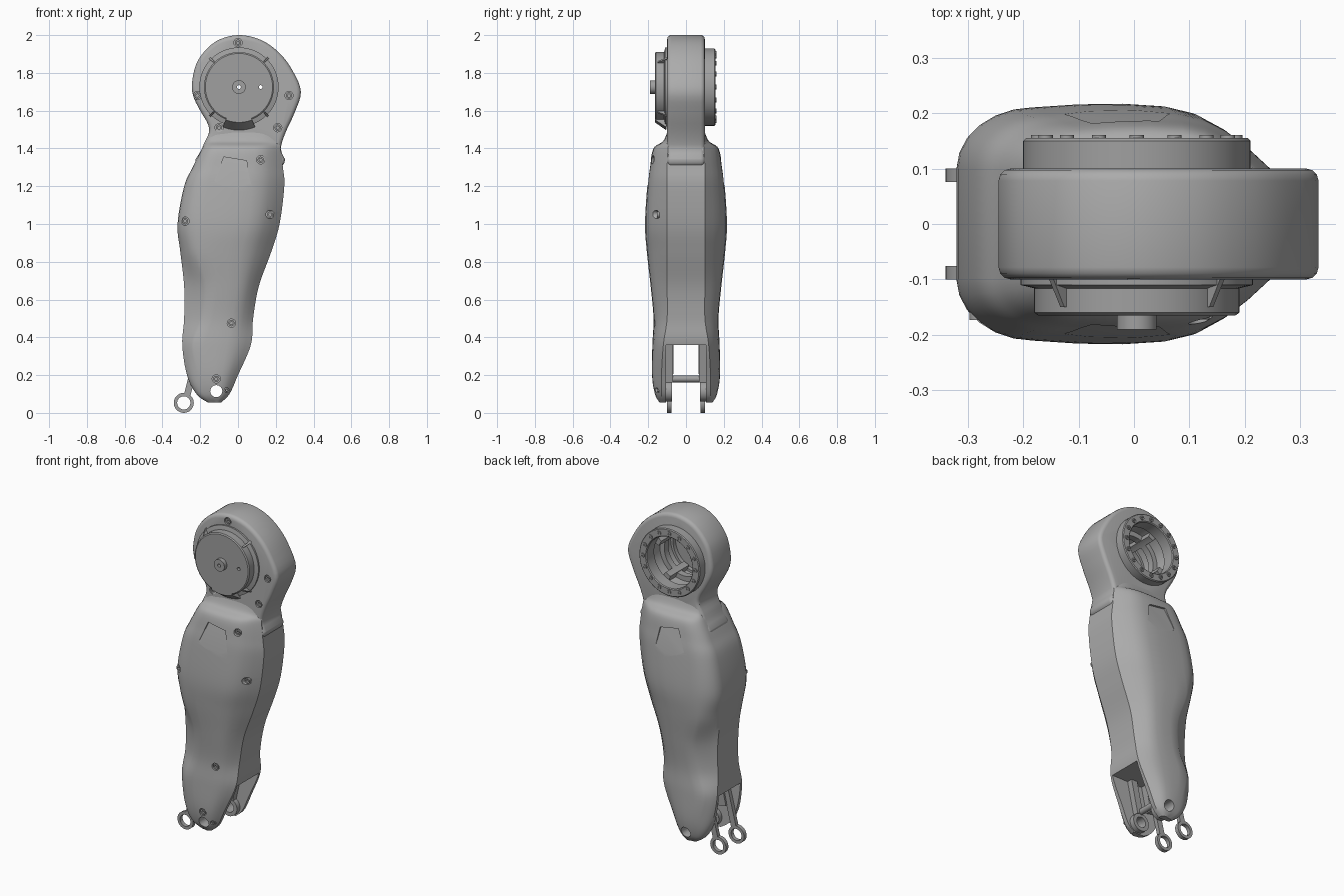
import bpy, bmesh
from math import sin, cos, pi, radians
from mathutils import Vector
from mathutils.bvhtree import BVHTree

old = bpy.data.objects.get("Cube")
if old:
    bpy.data.objects.remove(old)

CX, CZ = 0.005, 1.725          # joint axis
parts = []


def material(name, value):
    m = bpy.data.materials.new(name)
    m.use_nodes = True
    color = (value, value, value, 1)
    m.diffuse_color = color
    m.node_tree.nodes["Principled BSDF"].inputs["Base Color"].default_value = color
    return m


shell = material("shell grey", 0.41)
metal = material("motor grey", 0.35)


def finish(name, bm, mat):
    bmesh.ops.remove_doubles(bm, verts=bm.verts, dist=1e-5)
    bmesh.ops.recalc_face_normals(bm, faces=bm.faces)
    me = bpy.data.meshes.new(name)
    bm.to_mesh(me)
    bm.free()
    ob = bpy.data.objects.new(name, me)
    bpy.context.collection.objects.link(ob)
    me.materials.append(mat)
    parts.append(ob)
    return ob


def loft(name, rings, mat, wrap=False):
    """Skin a list of closed rings, capping the ends unless wrapped."""
    bm = bmesh.new()
    loops = [[bm.verts.new(p) for p in ring] for ring in rings]
    pairs = list(zip(loops, loops[1:]))
    if wrap:
        pairs.append((loops[-1], loops[0]))
    else:
        bm.faces.new(loops[0])
        bm.faces.new(loops[-1])
    n = len(loops[0])
    for a, b in pairs:
        for i in range(n):
            j = (i + 1) % n
            bm.faces.new((a[i], a[j], b[j], b[i]))
    return finish(name, bm, mat)


def lathe(name, profile, x, z, mat, start=0, sweep=360, n=48):
    """Turn a closed (radius, y) profile about an axis along y."""
    full = sweep == 360
    angles = [radians(start + sweep * i / n) for i in range(n if full else n + 1)]
    rings = [[(x + r * cos(a), y, z + r * sin(a)) for r, y in profile] for a in angles]
    return loft(name, rings, mat, full)


def disc(name, x, z, r, y0, y1, mat, n=24):
    return lathe(name, [(0, y0), (r, y0), (r, y1), (0, y1)], x, z, mat, n=n)


def tube(name, x, z, r0, r1, y0, y1, mat, n=32, **arc):
    return lathe(name, [(r0, y0), (r1, y0), (r1, y1), (r0, y1)], x, z, mat, n=n, **arc)


def prism(name, outline, y0, y1, mat):
    return loft(name, [[(x, y, z) for x, z in outline] for y in (y0, y1)], mat)


def bar(name, a, b, width, y0, y1, mat):
    a, b = Vector(a), Vector(b)
    d = (b - a).normalized() * width / 2
    s = Vector((-d.y, d.x))
    return prism(name, [a + s, a - s, b - s, b + s], y0, y1, mat)


def spline(rows, steps, closed=False):
    rows = [Vector(r) for r in rows]
    n = len(rows)
    pick = (lambda i: rows[i % n]) if closed else (lambda i: rows[min(max(i, 0), n - 1)])
    out = []
    for i in range(n if closed else n - 1):
        p0, p1, p2, p3 = (pick(i + k) for k in (-1, 0, 1, 2))
        for s in range(steps):
            t = s / steps
            out.append(p1 + (p2 - p0) * t / 2 + (2 * p0 - 5 * p1 + 4 * p2 - p3) * t * t / 2
                       + (3 * p1 - p0 - 3 * p2 + p3) * t ** 3 / 2)
    return out if closed else out + [rows[-1]]


def bake(ob):
    bpy.context.view_layer.update()
    dg = bpy.context.evaluated_depsgraph_get()
    me = bpy.data.meshes.new_from_object(ob.evaluated_get(dg))
    ob.modifiers.clear()
    ob.data = me


def cut(ob, cutter):
    m = ob.modifiers.new("cut", "BOOLEAN")
    m.operation, m.solver, m.object = "DIFFERENCE", "EXACT", cutter
    bake(ob)
    parts.remove(cutter)
    bpy.data.objects.remove(cutter)


# Leg shell: z, back edge, front edge, half depth, edge band, seam, roundness
rows = [
    (1.50, -.15, .215, .095, .085, -.08, 1), (1.44, -.165, .22, .12, .09, -.09, 1),
    (1.40, -.19, .225, .172, .095, -.10, 1), (1.30, -.24, .238, .192, .1, -.13, 1),
    (1.20, -.285, .245, .205, .1, -.16, 1), (1.0, -.32, .22, .217, .1, -.18, 1),
    (.85, -.305, .175, .207, .1, -.21, .6), (.67, -.285, .11, .187, .1, -.165, .1),
    (.50, -.285, .08, .172, .1, -.185, 0), (.36, -.295, .068, .178, .12, -.235, .2),
    (.20, -.27, 0, .18, .13, -.2, .6), (.10, -.22, -.045, .165, .13, -.17, 1),
    (.055, -.16, -.09, .14, .125, -.13, 1)]


def section(row):
    z, xl, xr, hy, band, seam, rnd = row
    top = hy * .97
    half = [(xl, band)]
    for k in range(1, 6):
        t = k / 6
        sx, sy = t + (1 - cos(t * pi / 2) - t) * rnd, t + (sin(t * pi / 2) - t) * rnd
        half.append((xl + (seam - xl) * sx, band + (top - band) * sy))
    half.append((seam, top))
    for u, v in ((.2, .99), (.4, 1), (.58, .96), (.7, .86), (.8, .66), (.9, .36), (1, 0)):
        half.append((seam + (xr - seam) * u, band + (hy - band) * v))
    return [(x, y, z) for x, y in half] + [(x, -y, z) for x, y in reversed(half)]


leg = loft("leg_shell", [section(r) for r in spline(rows, 6)], shell)
tree = BVHTree.FromPolygons([v.co for v in leg.data.vertices],
                            [p.vertices for p in leg.data.polygons])

# Joint housing
outline = spline([(0, 2), (.12, 1.975), (.22, 1.905), (.29, 1.81), (.333, 1.7), (.3, 1.59),
                  (.25, 1.48), (.226, 1.4), (.22, 1.3), (-.2, 1.3), (-.19, 1.4),
                  (-.155, 1.48), (-.16, 1.53), (-.2, 1.6), (-.238, 1.68), (-.242, 1.76),
                  (-.21, 1.87), (-.12, 1.965)], 4, True)
head = prism("joint_housing", outline, -.1, .1, shell)
bev = head.modifiers.new("round", "BEVEL")
bev.width, bev.segments, bev.limit_method, bev.angle_limit = .022, 3, "ANGLE", radians(60)
bev.use_clamp_overlap = False
bake(head)
cut(head, disc("bore", CX, CZ, .165, -.3, .3, metal, 48))

# Fork slot at the foot, pivot hole and chevron pockets
slot = [(.5, -.2), (.5, .36), (-.6, .36), (-.6, -.2)]
cut(leg, prism("slot", slot, -.105, .105, shell))
cut(leg, disc("pivot", -.115, .115, .032, -.5, .5, shell))
chevron = [(-.125, 1.23), (-.075, 1.355), (.045, 1.335), (.075, 1.17), (-.06, 1.17)]
for s in (-1, 1):
    floor = [(x, s * (.17 + (1.355 - z) * .22), z) for x, z in chevron]
    cut(leg, loft("pocket", [floor, [(x, s * .3, z) for x, z in chevron]], shell))

# Countersunk screws on the front
for x, z in ((0, 1.96), (-.215, 1.68), (.27, 1.68), (-.1, 1.51), (.21, 1.51), (.12, 1.34),
             (.17, 1.05), (-.28, 1.015), (-.035, .475), (-.115, .18), (-.06, .12)):
    target, y, r = head, -.1, .022
    if z < 1.45:
        hit = tree.ray_cast(Vector((x, -1, z)), Vector((0, 1, 0)))[0]
        target, y = leg, hit.y if hit else -.15
    if z < .15:
        r = .013
    cut(target, disc("counterbore", x, z, r, y - .1, y + .016, shell, 20))
    tube("screw", x, z, r * .35, r * .75, y + .003, y + .018, metal, 16)

# Front motor: flange, cover, hub, clips and plug
motor = lathe("motor_cover", [(.012, -.12), (.012, -.165), (.178, -.165), (.185, -.16),
                              (.185, -.116), (.21, -.11), (.21, -.095), (.15, -.095),
                              (.15, -.12)], CX, CZ, metal, n=64)
cut(motor, disc("pin_hole", .12, CZ, .01, -.3, .1, metal, 16))
tube("motor_hub", CX, CZ, .01, .036, -.19, -.16, metal)
lathe("motor_plug", [(.17, -.165), (.187, -.165), (.228, -.105), (.17, -.095)],
      CX, CZ, metal, -112, 44, 12)
for a in (45, 135, 225, 315):
    lathe("motor_clip", [(.18, -.15), (.19, -.15), (.218, -.1), (.18, -.1)],
          CX, CZ, metal, a - 1.5, 3, 2)

# Rear output ring with bolts and inner bearing seat
lathe("rear_ring", [(.155, .08), (.205, .08), (.205, .15), (.2, .155), (.16, .155),
                    (.155, .15)], CX, CZ, metal, n=64)
tube("bearing_seat", CX, CZ, .135, .167, -.03, .01, metal, 48)
for k in range(16):
    a = k * pi / 8
    tube("ring_bolt", CX + .178 * cos(a), CZ + .178 * sin(a), .005, .013,
         .15, .161, metal, 12)
for a in (20, 110, 200, 290):
    tube("inner_strut", CX, CZ, .13, .167, -.1, .08, metal, 4, start=a, sweep=16)

# Foot linkage, mirrored front to back
for s in (-1, 1):
    tube("pivot_boss", -.115, .115, .032, .055, s * .075, s * .13, metal)
    tube("rod_eye", -.287, .053, .035, .053, s * .076, s * .1, metal)
    bar("rod_arm", (-.268, .098), (-.2, .37), .035, s * .076, s * .1, metal)
    bar("rod_block", (-.2, .21), (-.165, .37), .05, s * .065, s * .104, metal)
    bar("fork_rib", (-.105, .165), (-.06, .37), .04, s * .07, s * .11, metal)
disc("cross_pin", -.115, .18, .018, -.11, .11, metal)

# Smooth shading with crisp edges
bpy.ops.object.select_all(action="DESELECT")
for ob in parts:
    ob.select_set(True)
bpy.context.view_layer.objects.active = leg
bpy.ops.object.shade_smooth_by_angle(angle=radians(32))
